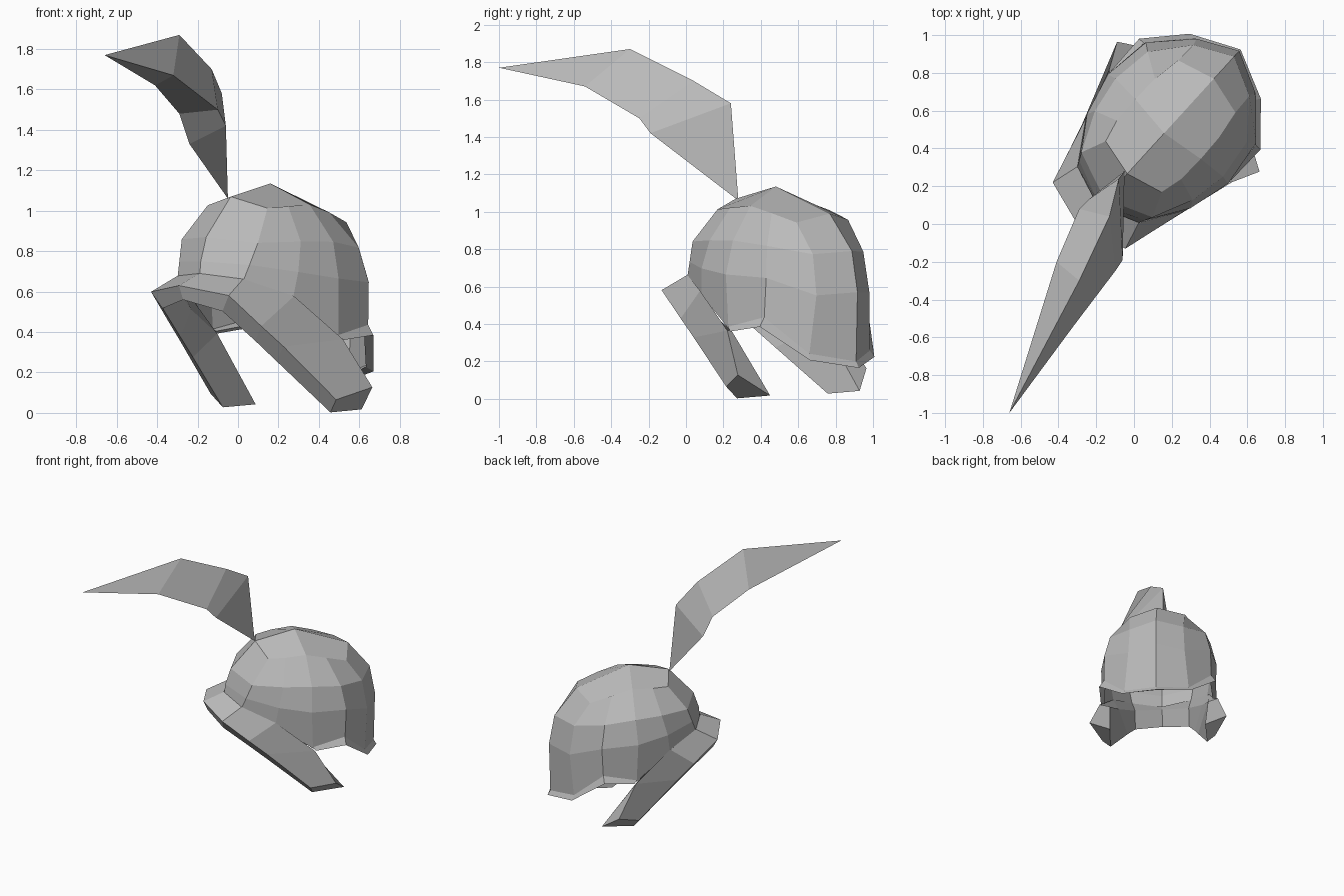
import bpy
import bmesh
from mathutils import Vector

cube = bpy.data.objects.get("Cube")
if cube:
    bpy.data.objects.remove(cube)

# One plain grey for everything
grey = bpy.data.materials.new("plain_grey")
grey.use_nodes = True
colour = (0.5, 0.5, 0.5, 1)
grey.diffuse_color = colour
grey.node_tree.nodes["Principled BSDF"].inputs["Base Color"].default_value = colour

# The helmet is turned: "ahead" is where its face points, "aside" is its flank
CENTRE = Vector((0.2, 0.525, 0))
AHEAD = Vector((-0.674, -0.739, 0))
ASIDE = Vector((0.739, -0.674, -0.035))
UP = Vector((0, 0, 1))


def place(point):
    ahead, aside, height = point
    return CENTRE + AHEAD * ahead + ASIDE * aside + UP * height


def mirrored(points):
    return [(a, -s, h) for a, s, h in points]


def finish(name, bm):
    bmesh.ops.recalc_face_normals(bm, faces=bm.faces)
    mesh = bpy.data.meshes.new(name)
    bm.to_mesh(mesh)
    bm.free()
    mesh.materials.append(grey)
    obj = bpy.data.objects.new(name, mesh)
    bpy.context.collection.objects.link(obj)


def bridge(bm, first, second):
    """Join two closed loops of equal length with quads."""
    count = len(first)
    for i in range(count):
        j = (i + 1) % count
        bm.faces.new((first[i], first[j], second[j], second[i]))


def fan(bm, loop, tip, step=1):
    """Close a loop to a single point, taking a few edges per face."""
    for i in range(0, len(loop), step):
        edge = [loop[(i + k) % len(loop)] for k in range(step + 1)]
        bm.faces.new(edge + [tip])


def swept(name, sections):
    """Solid swept through closed sections, mirrored across the first one."""
    path = [mirrored(s) for s in reversed(sections[1:])] + sections
    bm = bmesh.new()
    loops = [[bm.verts.new(place(p)) for p in section] for section in path]
    for first, second in zip(loops, loops[1:]):
        bridge(bm, first, second)
    bm.faces.new(loops[0])
    bm.faces.new(loops[-1])
    finish(name, bm)


# Dome, open below: half rings from forehead to nape, lowest first
dome_rings = [
    [(.58, 0, .66), (.5, .22, .66), (.28, .35, .57), (.02, .42, .39),
     (-.22, .4, .44), (-.4, .24, .24), (-.52, 0, .19)],
    [(.57, 0, .75), (.47, .235, .74), (.26, .37, .71), (.03, .43, .68),
     (-.23, .395, .66), (-.425, .21, .56), (-.53, 0, .57)],
    [(.53, 0, .87), (.43, .255, .85), (.22, .35, .86), (.02, .385, .86),
     (-.2, .355, .83), (-.39, .2, .78), (-.49, 0, .79)],
    [(.35, 0, 1.07), (.3, .2, 1.02), (.18, .23, 1.03), (.03, .235, 1.04),
     (-.12, .23, 1), (-.275, .205, .95), (-.33, 0, .99)],
]
bm = bmesh.new()
loops = []
for ring in dome_rings:
    whole = ring + mirrored(reversed(ring[1:-1]))
    loops.append([bm.verts.new(place(p)) for p in whole])
for lower, upper in zip(loops, loops[1:]):
    bridge(bm, lower, upper)
fan(bm, loops[-1], bm.verts.new(place((.06, 0, 1.135))), 3)
finish("helmet_dome", bm)

# Neck rim: flared band under the dome, from the nape to each side
swept("neck_rim", [
    [(-.52, 0, .2), (-.54, 0, .165), (-.5, 0, .185)],
    [(-.4, .24, .25), (-.42, .255, .215), (-.39, .23, .235)],
    [(-.22, .4, .45), (-.22, .435, .4), (-.2, .39, .42)],
    [(.02, .42, .4), (0, .43, .375), (.02, .4, .39)],
])

# Brow peak running into both cheek guards: top, outer, bottom, inner edge
swept("brow_and_cheek_guards", [
    [(.58, 0, .69), (.73, 0, .63), (.7, 0, .56), (.6, 0, .65)],
    [(.5, .22, .67), (.65, .26, .59), (.63, .2, .51), (.56, .2, .63)],
    [(.28, .36, .59), (.466, .31, .44), (.444, .25, .365), (.3, .31, .5)],
    [(.01, .44, .38), (.34, .345, .34), (.32, .28, .265), (.05, .365, .38)],
    [(-.13, .51, .145), (.037, .42, .08), (.013, .36, .015), (-.222, .355, .03)],
])

# Plume: three-sided feather from the crown to a point, edges top, right, left
plume_sections = [
    [(-.08, .24, 1.58), (-.06, -.19, 1.42), (-.24, .13, 1.33)],
    [(-.13, .04, 1.7), (-.1, -.25, 1.5), (-.29, .08, 1.48)],
    [(-.29, -.3, 1.87), (-.32, -.54, 1.67), (-.41, -.2, 1.62)],
]
bm = bmesh.new()
loops = [[bm.verts.new(p) for p in section] for section in plume_sections]
for first, second in zip(loops, loops[1:]):
    bridge(bm, first, second)
fan(bm, loops[0], bm.verts.new((-.05, .28, 1.06)))
fan(bm, loops[-1], bm.verts.new((-.66, -1, 1.77)))
finish("plume", bm)
